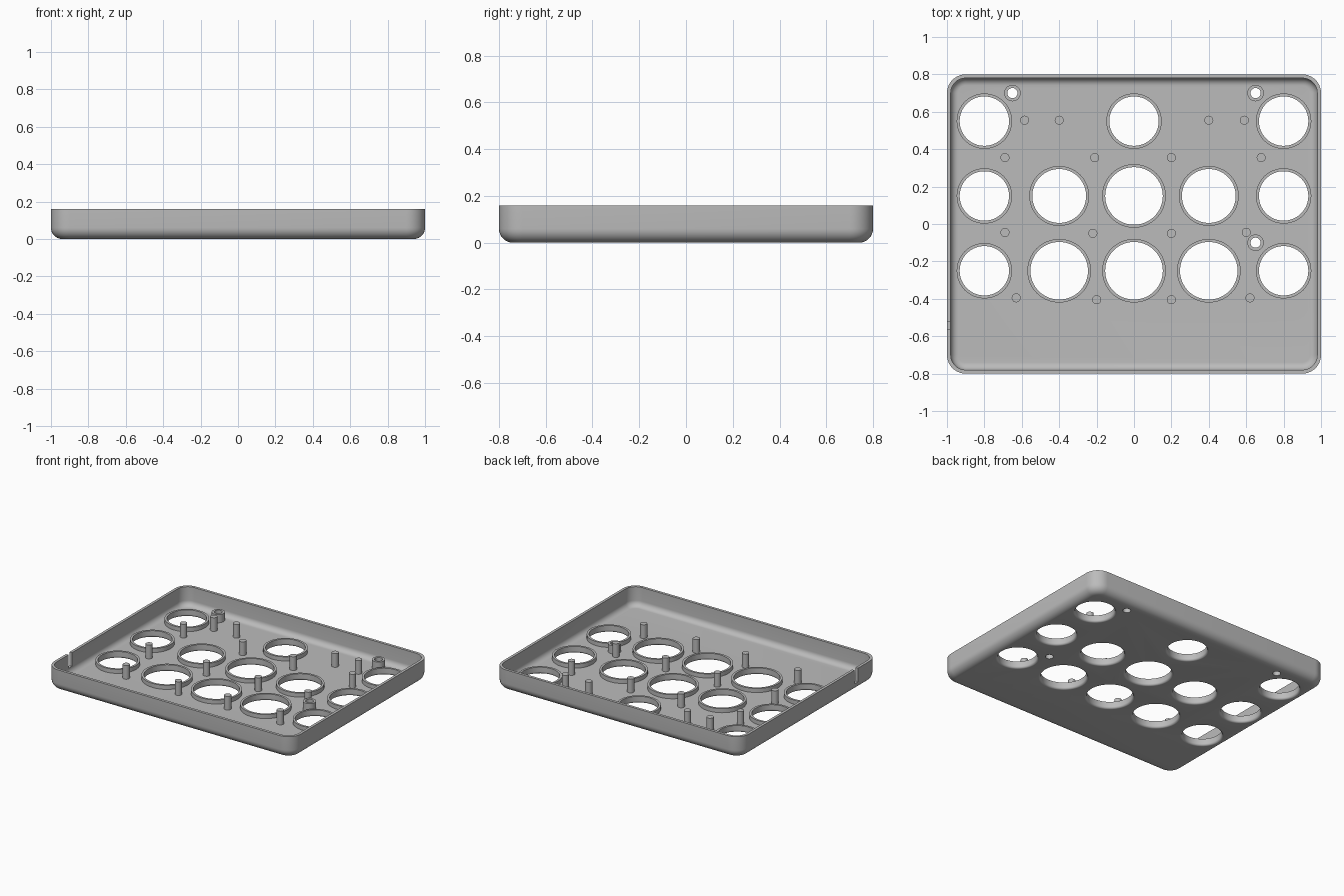
import bpy, bmesh
from math import cos, sin, pi, radians

if "Cube" in bpy.data.objects:
    bpy.data.objects.remove(bpy.data.objects["Cube"])

grey = bpy.data.materials.new("plain grey")
grey.use_nodes = True
colour = (0.5, 0.5, 0.5, 1)
grey.diffuse_color = colour
grey.node_tree.nodes["Principled BSDF"].inputs["Base Color"].default_value = colour

HX, HY, HEIGHT = 1.0, 0.8, 0.16
CORNER, FILLET, WALL, FLOOR = 0.1, 0.06, 0.02, 0.02
RING_TOP, BOSS_TOP, PEG_TOP = 0.05, 0.08, 0.12


def make_object(name, bm):
    bmesh.ops.recalc_face_normals(bm, faces=bm.faces[:])
    mesh = bpy.data.meshes.new(name)
    bm.to_mesh(mesh)
    bm.free()
    mesh.materials.append(grey)
    obj = bpy.data.objects.new(name, mesh)
    bpy.context.collection.objects.link(obj)
    return obj


def smooth(obj):
    bpy.ops.object.select_all(action='DESELECT')
    obj.select_set(True)
    bpy.context.view_layer.objects.active = obj
    bpy.ops.object.shade_smooth_by_angle(angle=radians(30))


def loft(bm, loops, cap=True):
    rows = [[bm.verts.new(p) for p in loop] for loop in loops]
    for a, b in zip(rows, rows[1:]):
        for i in range(len(a)):
            j = (i + 1) % len(a)
            bm.faces.new((a[i], a[j], b[j], b[i]))
    if cap:
        bm.faces.new(rows[0][::-1])
        bm.faces.new(rows[-1])


def rounded_rect(inset, z, steps=10):
    r = CORNER - inset
    points = []
    for quarter, (sx, sy) in enumerate([(1, 1), (-1, 1), (-1, -1), (1, -1)]):
        for k in range(steps + 1):
            a = (quarter + k / steps) * pi / 2
            points.append((sx * (HX - CORNER) + r * cos(a),
                           sy * (HY - CORNER) + r * sin(a), z))
    return points


def lathe(bm, centre, profile, sides=64, cap=True):
    x, y = centre
    loft(bm, [[(x + r * cos(2 * pi * k / sides), y + r * sin(2 * pi * k / sides), z)
               for k in range(sides)] for r, z in profile], cap)


def cut(obj, cutter):
    mod = obj.modifiers.new("cut", 'BOOLEAN')
    mod.operation, mod.solver, mod.object = 'DIFFERENCE', 'EXACT', cutter
    bpy.context.view_layer.objects.active = obj
    bpy.ops.object.modifier_apply(modifier=mod.name)
    bpy.data.objects.remove(cutter)


# Layout: outer radius of each raised ring, pegs and screw bosses
rings = {(x, y): 0.148 for x in (-0.8, 0.8) for y in (0.55, 0.15, -0.25)}
rings[(0, 0.55)] = 0.148
for x in (-0.4, 0, 0.4):
    rings[(x, -0.25)] = 0.17
    rings[(x, 0.15)] = 0.16 if x else 0.17
pegs = [(-0.585, 0.555), (-0.4, 0.555), (0.4, 0.555), (0.59, 0.555),
        (-0.69, 0.355), (-0.21, 0.355), (0.2, 0.355), (0.68, 0.355),
        (-0.69, -0.045), (-0.22, -0.05), (0.2, -0.05), (0.6, -0.045),
        (-0.63, -0.395), (-0.2, -0.405), (0.2, -0.405), (0.62, -0.395)]
bosses = [(-0.65, 0.7), (0.65, 0.7), (0.65, -0.1)]
RING_WALL, BOSS_R, BOSS_HOLE, PEG_R = 0.016, 0.044, 0.027, 0.024

# Tray shell: outside up, over the rim, inside down to the floor
angles = [k / 8 * pi / 2 for k in range(9)]
outside = [rounded_rect(FILLET * (1 - sin(a)), FILLET * (1 - cos(a))) for a in angles]
inner = FILLET - WALL
inside = [rounded_rect(WALL + inner * (1 - sin(a)), FLOOR + inner * (1 - cos(a)))
          for a in reversed(angles)]
bm = bmesh.new()
loft(bm, outside + [rounded_rect(0, HEIGHT), rounded_rect(WALL, HEIGHT)] + inside)
tray = make_object("tray", bm)

# Openings through the floor, rounded over on the underside
bm = bmesh.new()
ROUND = 0.015
for centre, r in rings.items():
    r -= RING_WALL
    over = [(r + ROUND * (1 - sin(a)), ROUND * (1 - cos(a))) for a in angles]
    lathe(bm, centre, [(r + ROUND, -0.05)] + over + [(r, 0.1)])
for centre in bosses:
    lathe(bm, centre, [(BOSS_HOLE, -0.05), (BOSS_HOLE, 0.1)], 32)
cut(tray, make_object("floor_cutter", bm))

# Cable slot in the left-hand side wall of the plan
bm = bmesh.new()
bmesh.ops.create_cube(bm, size=1)
for v in bm.verts:
    v.co = (-1 + v.co.x * 0.1, -0.545 + v.co.y * 0.04, 0.16 + v.co.z * 0.2)
cut(tray, make_object("slot_cutter", bm))
smooth(tray)

# Raised rings around the large openings
bm = bmesh.new()
for centre, r in rings.items():
    lathe(bm, centre, [(r, FLOOR), (r, RING_TOP), (r - RING_WALL, RING_TOP),
                       (r - RING_WALL, FLOOR)], cap=False)
smooth(make_object("opening_rings", bm))

# Screw bosses
bm = bmesh.new()
for centre in bosses:
    lathe(bm, centre, [(BOSS_R, FLOOR), (BOSS_R, BOSS_TOP), (BOSS_HOLE, BOSS_TOP),
                       (BOSS_HOLE, FLOOR)], 32, cap=False)
smooth(make_object("screw_bosses", bm))

# Support pegs
bm = bmesh.new()
for centre in pegs:
    lathe(bm, centre, [(PEG_R, FLOOR - 0.005), (PEG_R, PEG_TOP)], 24)
smooth(make_object("support_pegs", bm))
